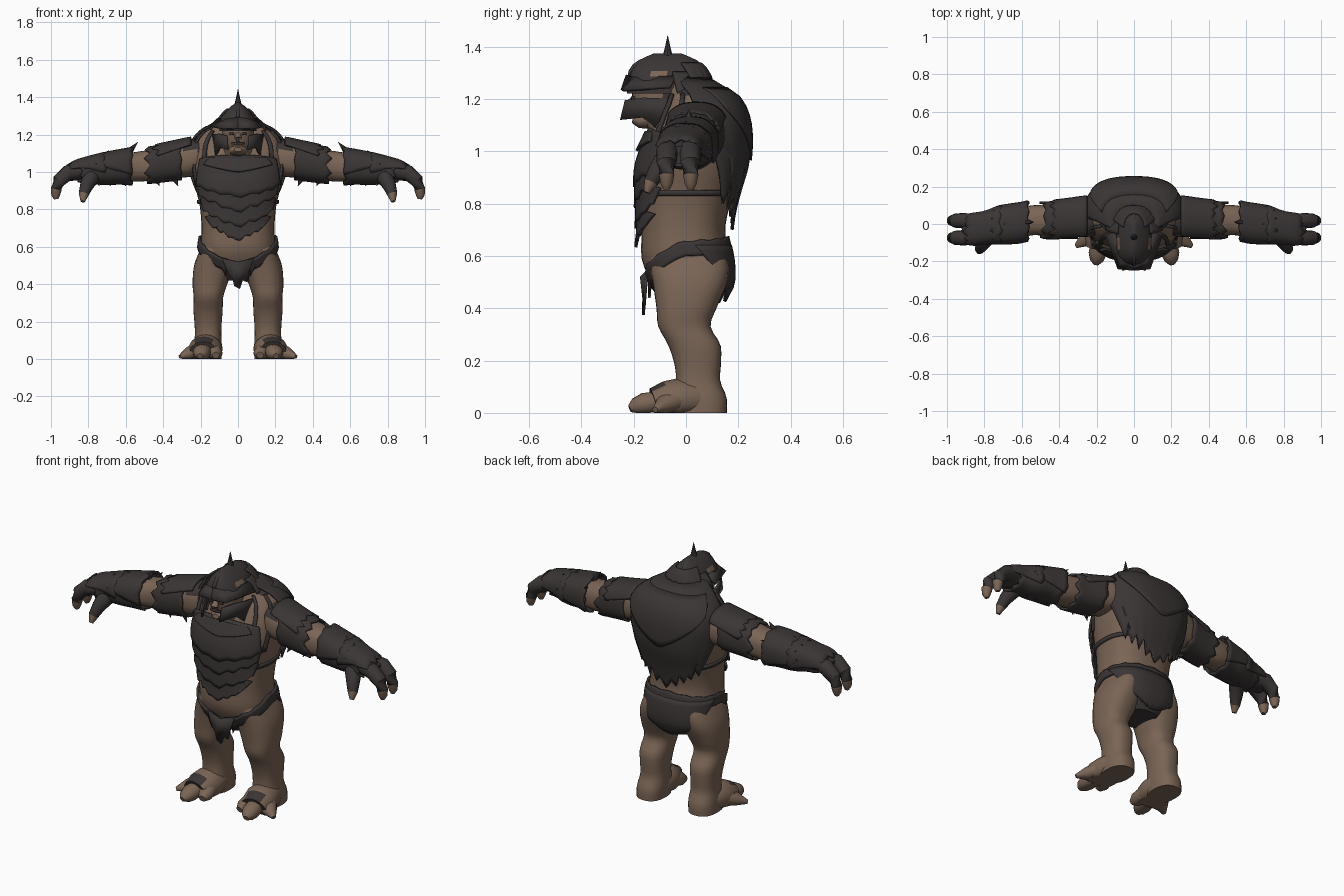
import bpy, math, random
from mathutils import Vector

random.seed(4)
cube = bpy.data.objects.get("Cube")
if cube:
    bpy.data.objects.remove(cube)


def material(name, rgb):
    m = bpy.data.materials.new(name)
    m.use_nodes = True
    m.diffuse_color = (*rgb, 1)
    m.node_tree.nodes["Principled BSDF"].inputs["Base Color"].default_value = (*rgb, 1)
    return m


MATS = [material("brown_skin", (.195, .13, .092)), material("dark_armour", (.043, .036, .035))]
SKIN, DARK = 0, 1


def make(name, verts, faces, mat, solid=0, mirror=False):
    """Mesh object; mat is an index or a rule on the face centre."""
    me = bpy.data.meshes.new(name)
    me.from_pydata([tuple(v) for v in verts], [], faces)
    me.validate()
    for m in MATS:
        me.materials.append(m)
    for p in me.polygons:
        p.material_index = mat(p.center) if callable(mat) else mat
    ob = bpy.data.objects.new(name, me)
    bpy.context.collection.objects.link(ob)
    bpy.ops.object.select_all(action='DESELECT')
    ob.select_set(True)
    bpy.context.view_layer.objects.active = ob
    bpy.ops.object.shade_smooth_by_angle(angle=math.radians(40))
    if solid:
        mod = ob.modifiers.new("thickness", 'SOLIDIFY')
        mod.thickness, mod.offset = solid, 0
    if mirror:
        mod = ob.modifiers.new("mirror", 'MIRROR')
        mod.use_mirror_merge = False
    return ob


def skin_rows(name, rows, mat, closed=True, caps=True, **kw):
    n = len(rows[0])
    verts = [p for r in rows for p in r]
    faces = [(i * n + j, i * n + (j + 1) % n, (i + 1) * n + (j + 1) % n, (i + 1) * n + j)
             for i in range(len(rows) - 1) for j in range(n if closed else n - 1)]
    if caps and closed:
        faces += [tuple(reversed(range(n))), tuple(range(len(verts) - n, len(verts)))]
    return make(name, verts, faces, mat, **kw)


def sample(table, t):
    """Smooth interpolation of a cross-section table."""
    t = min(max(t, table[0][0]), table[-1][0])
    i = max(k for k in range(len(table) - 1) if table[k][0] <= t)
    f = (t - table[i][0]) / (table[i + 1][0] - table[i][0])
    rows = [table[min(max(k, 0), len(table) - 1)][1:] for k in range(i - 1, i + 3)]
    return [.5 * (2 * b + (c - a) * f + (2 * a - 5 * b + 4 * c - d) * f * f
                  + (3 * b - a - 3 * c + d) * f ** 3) for a, b, c, d in zip(*rows)]


def point(body, t, angle, off=0):
    axis, table = body
    c1, c2, r1, r2 = sample(table, t)
    soft = lambda v: math.copysign(abs(v) ** .82, v)
    p = c1 + (r1 + off) * soft(math.cos(angle))
    q = c2 + (r2 + off) * soft(math.sin(angle))
    return (p, q, t) if axis == 'z' else (t, p, q)


def loft(name, body, mat, rings=26, n=32, **kw):
    lo, hi = body[1][0][0], body[1][-1][0]
    rows = [[point(body, lo + (hi - lo) * i / rings, math.tau * j / n) for j in range(n)]
            for i in range(rings + 1)]
    return skin_rows(name, rows, mat, **kw)


def patch(name, body, centre, half, t0, t1, off, jag=(0, 0), n=36, rings=8, solid=.012, **kw):
    """Armour piece following a body, with ragged teeth at its ends."""
    closed = half[0] >= 180
    start = t0 if callable(t0) else lambda s: t0
    end = t1 if callable(t1) else lambda s: t1
    tear = []
    for depth in jag:
        tooth = [depth * random.uniform(.3, 1) for _ in range(n // 4 + 1)]
        tear.append([tooth[j // 4] * (0, .5, 1, .5)[j % 4] for j in range(n)])
    rows = []
    for i in range(rings + 1):
        v = i / rings
        row = []
        for j in range(n):
            s = -1 + 2 * j / (n if closed else n - 1)
            a = math.radians(centre + s * (half[0] + (half[1] - half[0]) * v))
            e0, e1 = start(s) + tear[0][j], end(s) + tear[1][j]
            row.append(point(body, e0 + (e1 - e0) * v, a, off[0] + (off[1] - off[0]) * v))
        rows.append(row)
    return skin_rows(name, rows, DARK, closed, False, solid=solid, **kw)


def tube(name, pts, mat, flat=1, n=14, mirror=True):
    """Tube through (x, y, z, radius) points, kept above the floor."""
    c = [Vector(p[:3]) for p in pts]
    rows = []
    for i, p in enumerate(pts):
        d = (c[min(i + 1, len(c) - 1)] - c[max(i - 1, 0)]).normalized()
        side = d.cross(Vector((0, 0, 1)) if abs(d.z) < .95 else Vector((0, 1, 0))).normalized()
        up = side.cross(d)
        ring = [c[i] + p[3] * (side * math.cos(math.tau * j / n) + up * flat * math.sin(math.tau * j / n))
                for j in range(n)]
        rows.append([(q.x, q.y, max(q.z, 0)) for q in ring])
    return skin_rows(name, rows, mat, mirror=mirror)


# Body cross-sections: position along axis, centre, radii
TORSO = ('z', [(.42, 0, .03, .09, .10), (.49, 0, .02, .18, .145), (.58, 0, .0, .2, .168),
               (.70, 0, -.01, .195, .16), (.82, 0, .0, .205, .175), (.95, 0, .02, .235, .195),
               (1.08, 0, .045, .25, .18), (1.16, 0, .055, .235, .155), (1.22, 0, .05, .185, .12),
               (1.28, 0, .0, .09, .07)])
LEG = ('z', [(.0, .165, .056, .076, .1), (.06, .163, .055, .077, .1), (.12, .16, .046, .071, .085),
             (.18, .16, .045, .072, .088), (.26, .16, .032, .078, .1), (.33, .158, -.006, .079, .1),
             (.40, .15, .002, .093, .115), (.50, .13, .015, .105, .142), (.58, .115, .01, .09, .15),
             (.66, .1, 0, .07, .12)])
ARM = ('x', [(.16, .05, 1.09, .10, .085), (.24, .04, 1.075, .108, .098), (.34, .03, 1.058, .095, .092),
             (.45, .02, 1.04, .085, .084), (.54, .02, 1.028, .08, .08), (.62, .005, 1.025, .083, .072),
             (.72, -.005, 1.015, .08, .066), (.80, -.02, 1.01, .068, .054),
             (.87, -.03, 1.0, .07, .046), (.92, -.03, .985, .055, .034)])
HEAD = ('z', [(1.05, 0, -.04, .10, .09), (1.10, 0, -.07, .08, .085), (1.15, 0, -.09, .08, .1),
              (1.20, 0, -.09, .085, .115), (1.26, 0, -.08, .088, .125)])
HELMET = ('z', [(1.22, 0, -.08, .1, .145), (1.27, 0, -.075, .098, .146), (1.32, 0, -.07, .07, .132),
                (1.355, 0, -.07, .035, .1), (1.373, 0, -.07, .008, .055)])

loft("torso", TORSO, lambda c: DARK if c.z < .49 or (c.z > 1.2 and c.y > -.03) else SKIN)
loft("legs", LEG, SKIN, mirror=True)
loft("arms", ARM, lambda c: DARK if c.x > .8 or (c.x < .3 and c.z > 1.115) else SKIN,
     rings=40, mirror=True)
loft("head", HEAD, lambda c: DARK if c.y > -.075 else SKIN)

# Chest armour: overlapping plates with V-shaped lower edges
for name, half, top, low, rise in (("belly_plate", (54, 34), .78, .63, .07),
                                   ("rib_plate_lower", (62, 54), .88, .70, .09),
                                   ("rib_plate_upper", (60, 58), .97, .78, .09),
                                   ("breast_plate", (48, 60), 1.09, .86, .06)):
    patch(name, TORSO, -90, half, lambda s, t=top: t - .02 * s * s,
          lambda s, b=low, r=rise: b + r * abs(s), (.008, .02), (0, .02), n=24)
patch("gorget_plate", TORSO, -90, (30, 38), 1.075, lambda s: 1.0 + .04 * abs(s), (.016, .026))

# Back shell with raised upper plate
patch("back_shell", TORSO, 90, (110, 48), 1.28, lambda s: .70 + .1 * abs(s), (.012, .026), (0, .09),
      n=33, rings=16)
patch("shoulder_mantle", TORSO, 90, (80, 60), 1.24, lambda s: .96 + .2 * abs(s), (.018, .028))

# Straps and waist cloth
for i, a in enumerate((-50, -24)):
    patch(f"shoulder_strap_{i}", TORSO, a, (3, 3), 1.22, .93, (.008, .008), n=4, mirror=True)
patch("rib_strap", TORSO, 90, (180, 180), .85, .83, (.004, .004), n=48, rings=2)
dip = lambda s: .13 * max(0, abs(s) - .5) / .5
patch("waist_belt", TORSO, 90, (180, 180), lambda s: .67 - .035 * abs(s) - dip(s),
      lambda s: .615 - .03 * abs(s) - dip(s) * 1.1, (.008, .012), (.008, 0), n=60, rings=4)
patch("seat_cloth", TORSO, 90, (80, 46), .64, lambda s: .425 + .07 * s * s, (.012, .016), (0, .012))
make("front_cloth", [(-.085, -.15, .54), (0, -.17, .52), (.085, -.15, .54), (.06, -.155, .47),
                     (.05, -.16, .41), (.025, -.162, .42), (.01, -.163, .375), (-.02, -.162, .39),
                     (-.03, -.16, .43), (-.055, -.157, .46)], [tuple(range(10))], DARK, solid=.012)
make("hip_flap", [(.06, -.14, .54), (.14, -.125, .58), (.10, -.135, .51), (.065, -.14, .44)],
     [(0, 1, 2, 3)], DARK, solid=.01, mirror=True)

# Arm armour
patch("upper_sleeve", ARM, 0, (180, 180), .30, .47, (.008, .012), (.015, .035), mirror=True)
patch("forearm_sleeve", ARM, 0, (180, 180), .58, .83, (.016, .01), (-.02, .03), rings=10, mirror=True)
patch("forearm_guard", ARM, 80, (120, 90), .57, .73, (.024, .018), (-.015, .04), n=24, mirror=True)
patch("wrist_guard", ARM, 80, (110, 80), .72, .89, (.02, .012), (-.02, .03), n=24, mirror=True)
patch("shoulder_guard", ARM, 85, (58, 75), .25, .42, (.012, .018), (0, .04), n=24, mirror=True)


def spike(name, base, tip, r):
    tube(name, [(*base, r), (*tip, .001)], DARK, n=6)


spike("elbow_spike", (.59, .01, 1.10), (.535, .01, 1.16), .026)
spike("forearm_spike", (.73, .0, 1.075), (.69, .0, 1.115), .022)
spike("elbow_barb", (.60, .05, 1.07), (.56, .12, 1.1), .022)
for i, x in enumerate((.34, .44, .62, .70, .76)):
    spike(f"under_arm_barb_{i}", (x, 0, .965), (x - .02, -.01, .925), .018)

# Hands: two thick fingers and a thumb, with bare tips
for name, y in (("outer_finger", .018), ("inner_finger", -.074)):
    tube(name, [(.84, y * .6 - .01, 1.005, .044), (.91, y, .995, .042), (.955, y, .955, .038),
                (.972, y, .91, .03), (.975, y, .875, .023), (.972, y, .855, .012)],
         lambda c: SKIN if c.z < .9 else DARK)
tube("thumb", [(.77, -.04, .995, .05), (.79, -.08, .965, .044), (.81, -.11, .925, .036),
               (.825, -.135, .88, .027), (.83, -.15, .842, .012)],
     lambda c: SKIN if c.z < .885 else DARK)

# Feet with a broad middle toe, splayed side toes and a small dark wrap on the instep
tube("foot", [(.165, .09, .05, .06), (.166, .03, .055, .084), (.172, -.03, .052, .09),
              (.18, -.07, .045, .088), (.185, -.12, .03, .075)],
     lambda c: DARK if c.y < -.07 and c.z > .03 and abs(c.x - .185) < .04 else SKIN, flat=.88, n=20)
for name, pts in (("inner_toe", [(.135, -.07, .045, .046), (.122, -.125, .03, .04), (.118, -.155, .02, .02)]),
                  ("middle_toe", [(.185, -.1, .042, .046), (.195, -.16, .034, .048),
                                  (.2, -.195, .024, .036), (.203, -.215, .016, .016)]),
                  ("outer_toe", [(.22, -.04, .045, .046), (.26, -.085, .03, .04), (.31, -.118, .012, .012)])):
    tube(name, pts, SKIN, flat=.9)

# Helmet with wedge brim, neck guard, crest ridge and spike
loft("helmet", HELMET, lambda c: SKIN if -.13 < c.y < -.075 and 1.282 < c.z < 1.31 else DARK, rings=14)
make("helmet_brim", [(0, -.245, 1.232), (.085, -.238, 1.232), (.15, -.06, 1.245), (.103, -.04, 1.285),
                     (.06, -.195, 1.28), (0, -.225, 1.29)], [(0, 1, 4, 5), (1, 2, 3, 4)],
     DARK, solid=.012, mirror=True)
patch("neck_guard", HELMET, 90, (85, 80), 1.3, 1.222, (.004, .05), (0, .012))
patch("nape_plate", HELMET, 90, (70, 60), 1.335, 1.27, (.004, .025), (0, .015))
arc = [math.pi * k / 12 for k in range(13)]
make("helmet_crest", [(0, -.07 - .155 * math.cos(a), 1.275 + .098 * math.sin(a) ** .8) for a in arc],
     [tuple(range(13))], DARK, solid=.016)
tube("helmet_spike", [(0, -.07, 1.35, .022), (0, -.07, 1.40, .01), (0, -.07, 1.442, .001)],
     DARK, n=8, mirror=False)
make("cheek_guard", [(.055, -.25, 1.12), (.06, -.232, 1.195), (.1, -.16, 1.205), (.14, -.04, 1.2),
                     (.15, -.03, 1.10), (.12, -.11, 1.085), (.095, -.16, 1.13)],
     [(0, 1, 2, 6), (2, 3, 4, 5, 6)], DARK, solid=.01, mirror=True)

# Face
tube("nose", [(0, -.18, 1.215, .014), (0, -.215, 1.18, .02), (0, -.2, 1.165, .012)], SKIN, n=10, mirror=False)
tube("chin", [(0, -.12, 1.12, .06), (0, -.18, 1.115, .045), (0, -.205, 1.12, .02)], SKIN, flat=.6, mirror=False)
for name, x0, x1, z in (("eye", .022, .045, 1.198), ("mouth", 0, .035, 1.146)):
    make(name, [(x0, -.207, z), (x1, -.198, z), (x1, -.198, z + .012), (x0, -.207, z + .012)],
         [(0, 1, 2, 3)], DARK, solid=.008, mirror=True)
